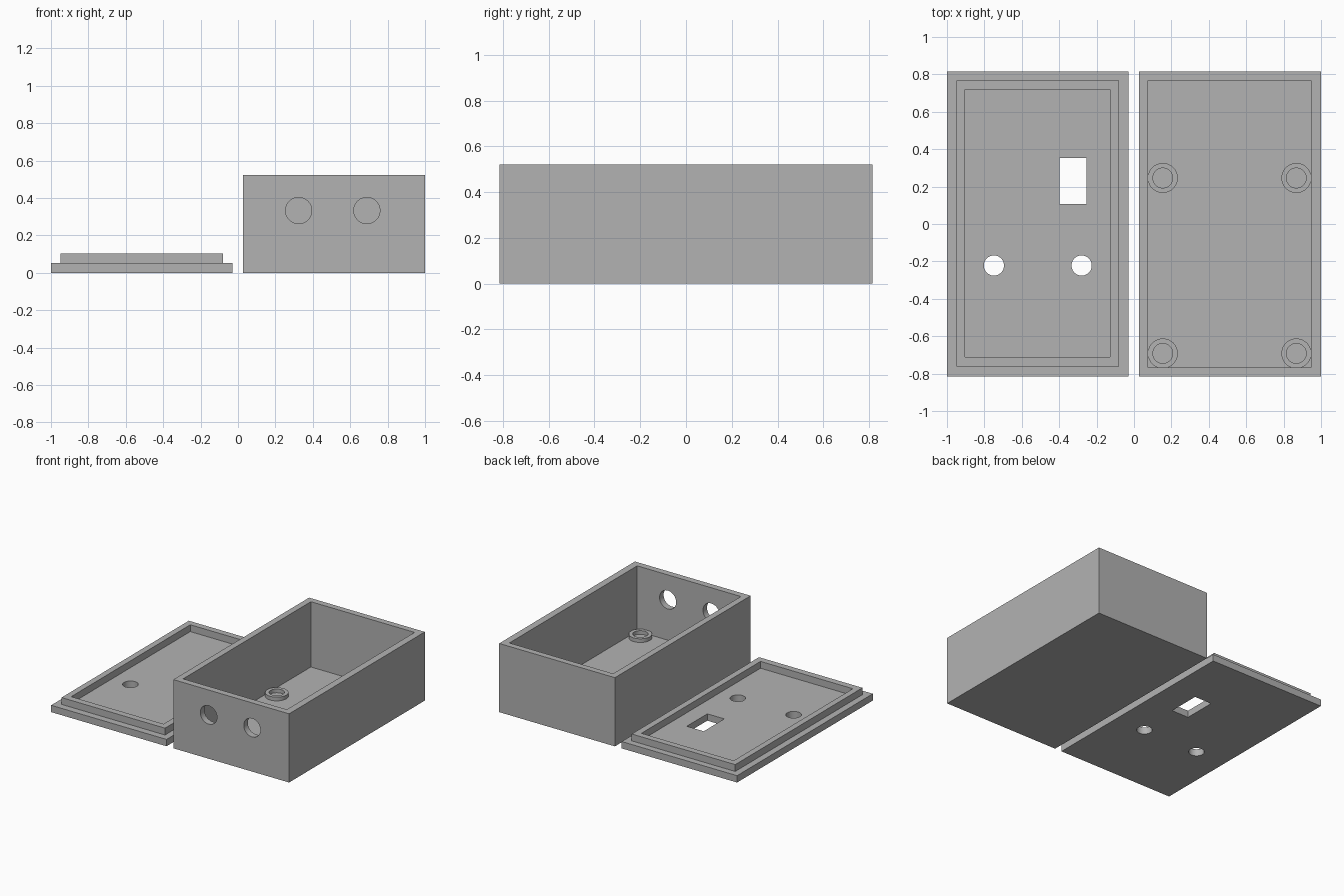
import bpy, bmesh, math
from mathutils import Matrix, Vector

if "Cube" in bpy.data.objects:
    bpy.data.objects.remove(bpy.data.objects["Cube"])

grey = bpy.data.materials.new("light grey plastic")
grey.diffuse_color = (0.448, 0.448, 0.448, 1)
grey.use_nodes = True
grey.node_tree.nodes["Principled BSDF"].inputs["Base Color"].default_value = grey.diffuse_color


def finish(name, bm):
    bmesh.ops.recalc_face_normals(bm, faces=bm.faces)
    mesh = bpy.data.meshes.new(name)
    bm.to_mesh(mesh)
    bm.free()
    mesh.materials.append(grey)
    ob = bpy.data.objects.new(name, mesh)
    bpy.context.collection.objects.link(ob)
    return ob


def box(name, x0, x1, y0, y1, z0, z1):
    bm = bmesh.new()
    size = Vector((x1 - x0, y1 - y0, z1 - z0))
    mid = Vector((x0 + x1, y0 + y1, z0 + z1)) / 2
    bmesh.ops.create_cube(bm, size=1, matrix=Matrix.Translation(mid) @ Matrix.Diagonal(size).to_4x4())
    return finish(name, bm)


def cylinder(name, centre, radius, depth, axis="Z"):
    bm = bmesh.new()
    turn = Matrix.Rotation(math.pi / 2, 4, "X") if axis == "Y" else Matrix()
    bmesh.ops.create_cone(bm, cap_ends=True, segments=48, radius1=radius, radius2=radius,
                          depth=depth, matrix=Matrix.Translation(centre) @ turn)
    return finish(name, bm)


def boolean(target, tools, operation="DIFFERENCE"):
    bpy.context.view_layer.objects.active = target
    for tool in tools:
        mod = target.modifiers.new("cut", "BOOLEAN")
        mod.operation, mod.solver, mod.object = operation, "EXACT", tool
        bpy.ops.object.modifier_apply(modifier=mod.name)
        bpy.data.objects.remove(tool)


def smooth(ob):
    bpy.ops.object.select_all(action="DESELECT")
    ob.select_set(True)
    bpy.context.view_layer.objects.active = ob
    bpy.ops.object.shade_smooth_by_angle(angle=math.radians(30))


# Open box with two cable holes in the front wall
FLOOR = 0.026
body = box("box_body", 0.027, 1.0, -0.815, 0.815, 0, 0.522)
cutters = [box("cavity", 0.075, 0.947, -0.766, 0.768, FLOOR, 0.7)]
cutters += [cylinder("cable_hole", (x, -0.8, 0.333), 0.07, 0.2, "Y") for x in (0.324, 0.689)]
boolean(body, cutters)
smooth(body)

# Four low ring standoffs on the box floor
for x in (0.154, 0.868):
    for y in (0.246, -0.692):
        bm = bmesh.new()
        profile = [(0.08, FLOOR), (0.08, 0.054), (0.053, 0.054), (0.053, FLOOR)]
        verts = [bm.verts.new((r, 0, z)) for r, z in profile]
        edges = [bm.edges.new(pair) for pair in zip(verts, verts[1:])]
        bmesh.ops.spin(bm, geom=verts + edges, cent=(0, 0, 0), axis=(0, 0, 1),
                       angle=2 * math.pi, steps=48)
        bmesh.ops.remove_doubles(bm, verts=bm.verts, dist=1e-4)
        ring = finish("standoff", bm)
        ring.location = (x, y, 0)
        smooth(ring)

# Lid plate with a raised rim, a switch slot and two round holes
lid = box("lid", -1.0, -0.03, -0.815, 0.815, 0, 0.052)
rim = box("rim", -0.95, -0.08, -0.762, 0.766, 0.03, 0.104)
boolean(lid, [rim], "UNION")
cutters = [box("recess", -0.904, -0.128, -0.712, 0.718, 0.052, 0.3),
           box("switch_slot", -0.397, -0.254, 0.107, 0.354, -0.2, 0.3)]
cutters += [cylinder("round_hole", (x, -0.222, 0), 0.054, 0.5) for x in (-0.749, -0.28)]
boolean(lid, cutters)
smooth(lid)
